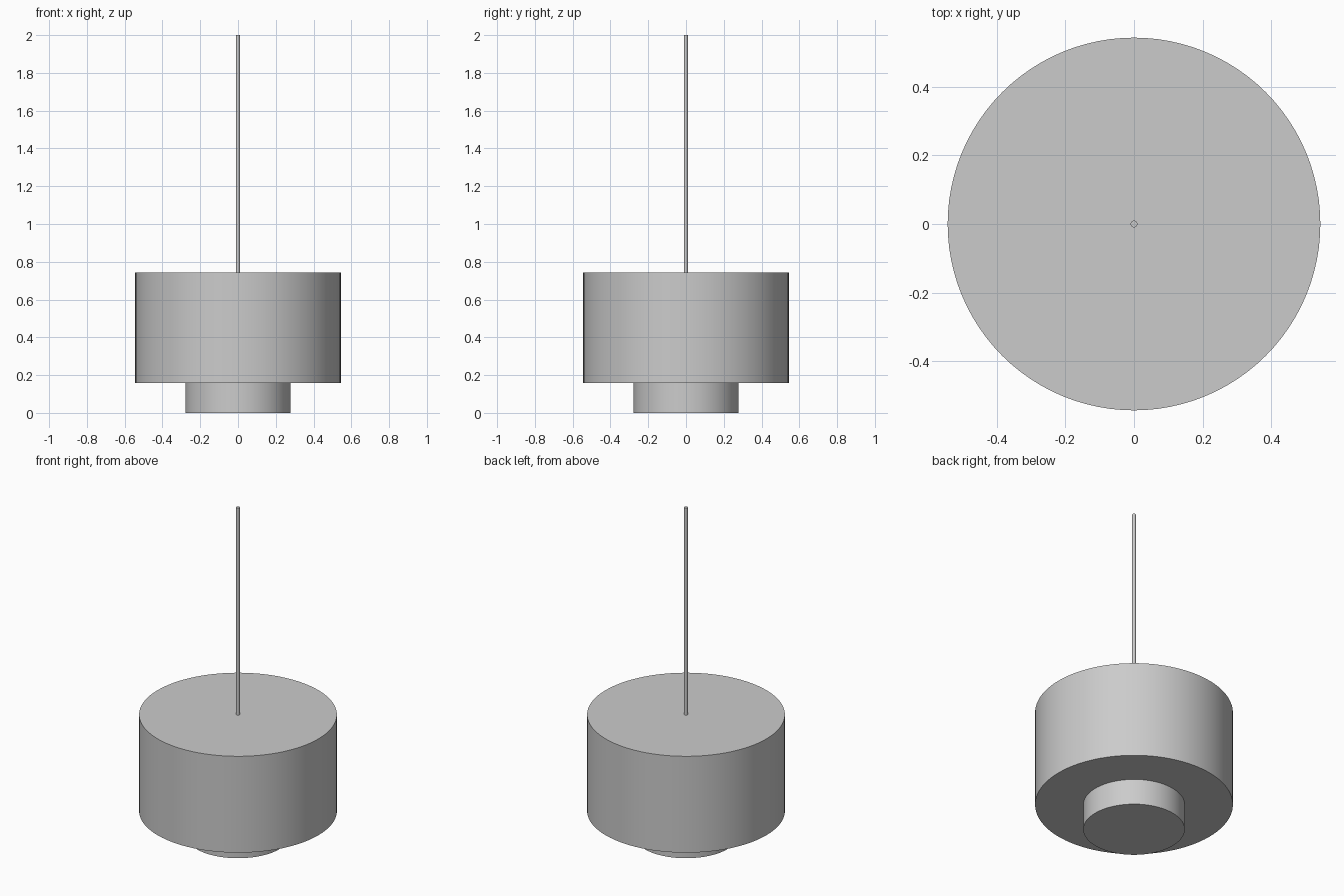
import bpy

default_cube = bpy.data.objects.get("Cube")
if default_cube:
    bpy.data.objects.remove(default_cube, do_unlink=True)

# Single neutral grey finish
grey = bpy.data.materials.new("neutral_grey")
grey.use_nodes = True
colour = (0.6, 0.6, 0.6, 1.0)
grey.diffuse_color = colour
grey.node_tree.nodes["Principled BSDF"].inputs["Base Color"].default_value = colour


def drum(name, radius, bottom, top, sides):
    """Upright closed cylinder between two heights."""
    bpy.ops.mesh.primitive_cylinder_add(
        vertices=sides, radius=radius, depth=top - bottom,
        location=(0, 0, (bottom + top) / 2))
    obj = bpy.context.object
    obj.name = name
    obj.data.materials.append(grey)
    bpy.ops.object.shade_smooth_by_angle()
    return obj


SHADE_BOTTOM, SHADE_TOP = 0.157, 0.742

# Lower light diffuser, wide shade and hanging rod
drum("diffuser", 0.279, 0.0, SHADE_BOTTOM, 96)
drum("shade", 0.544, SHADE_BOTTOM, SHADE_TOP, 96)
drum("hanging_rod", 0.01, SHADE_TOP, 2.0, 24)
